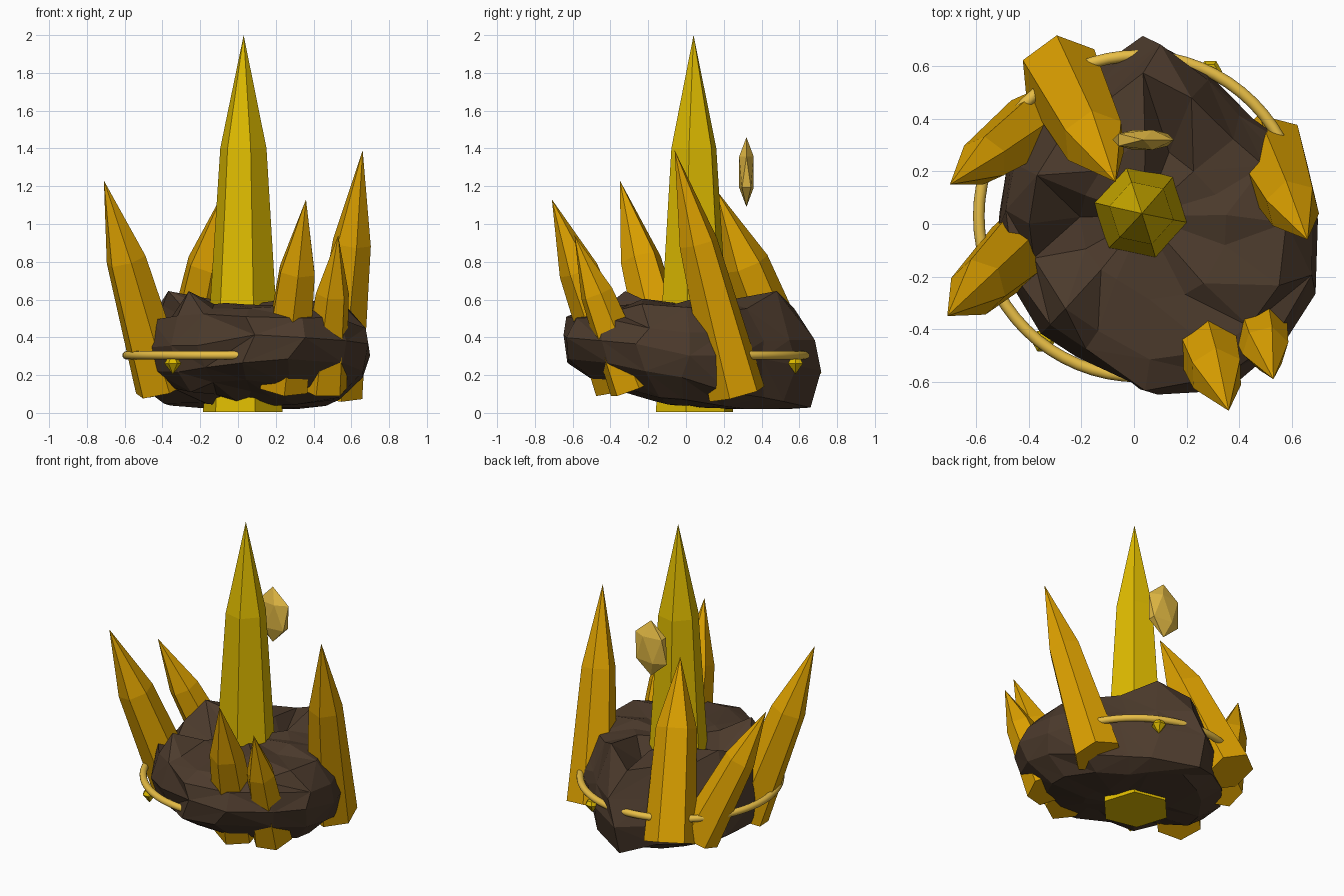
import bpy, bmesh, math, random
from mathutils import Vector, Matrix

random.seed(4)
cube = bpy.data.objects.get("Cube")
if cube:
    bpy.data.objects.remove(cube)


def material(name, color):
    m = bpy.data.materials.new(name)
    m.use_nodes = True
    m.diffuse_color = (*color, 1)
    m.node_tree.nodes["Principled BSDF"].inputs["Base Color"].default_value = (*color, 1)
    return m


yellow = material("yellow crystal", (0.74, 0.5, 0.0))
amber = material("amber crystal", (0.73, 0.36, 0.0))
gold = material("pale gold", (0.8, 0.51, 0.06))
brown = material("brown rock", (0.074, 0.044, 0.026))


def finish(name, bm, mat):
    bmesh.ops.recalc_face_normals(bm, faces=bm.faces)
    me = bpy.data.meshes.new(name)
    bm.to_mesh(me)
    bm.free()
    me.materials.append(mat)
    ob = bpy.data.objects.new(name, me)
    bpy.context.collection.objects.link(ob)
    return ob


def crystal(name, base, tip, r_base, r_shoulder, shoulder, mat, roll=0.0):
    """Tapered six-sided shaft with a long point."""
    base, tip = Vector(base), Vector(tip)
    axis = tip - base
    rot = axis.to_track_quat('Z', 'Y')
    bm = bmesh.new()
    rings = []
    for t, r in ((0, r_base), (shoulder, r_shoulder)):
        ring = []
        for i in range(6):
            a = math.radians(60 * i + roll)
            offset = rot @ Vector((math.cos(a) * r, math.sin(a) * r, 0))
            ring.append(bm.verts.new(base + axis * t + offset))
        rings.append(ring)
    low, high = rings
    point = bm.verts.new(tip)
    bm.faces.new(low)
    for i in range(6):
        j = (i + 1) % 6
        bm.faces.new((low[i], low[j], high[j], high[i]))
        bm.faces.new((high[i], high[j], point))
    return finish(name, bm, mat)


# Crystals
crystal("main_crystal", (0.025, 0.045, 0.005), (0.03, 0.04, 2.0), 0.215, 0.125, 0.7, yellow, 3)
side_crystals = {
    "left_crystal": ((0.51, 0.27, 0.10), (0.66, -0.06, 1.39), 0.155, 0.105, 20),
    "right_front_crystal": ((-0.40, -0.06, 0.13), (-0.71, -0.35, 1.23), 0.15, 0.11, 30),
    "right_back_crystal": ((-0.36, 0.39, 0.14), (-0.70, 0.15, 0.98), 0.135, 0.095, 20),
    "back_crystal": ((-0.28, 0.57, 0.15), (-0.07, 0.16, 1.18), 0.16, 0.125, 10),
    "front_crystal": ((0.24, -0.34, 0.14), (0.36, -0.71, 1.13), 0.145, 0.105, 15),
    "front_left_crystal": ((0.45, -0.28, 0.13), (0.53, -0.59, 0.94), 0.13, 0.09, 0),
}
for name, (base, tip, r0, r1, roll) in side_crystals.items():
    crystal(name, base, tip, r0, r1, 0.62, amber, roll)

# Rock: uneven outline swept through a flattened profile, tipped toward the back
outline = [.66, .61, .55, .6, .69, .61, .6, .6, .6, .58, .585, .58, .68, .71, .71, .69]
profile = [(.4, .05), (.74, .08), (.94, .17), (1, .32), (.95, .45), (.8, .56), (.45, .58)]
count = len(outline)
bm = bmesh.new()
rows = []
for k, (f, z) in enumerate(profile):
    row = []
    for i, r in enumerate(outline):
        a = math.tau * (i + random.uniform(-.2, .2)) / count
        if k > 2 and i in (5, 6, 7, 8):
            f_here = f * .94                 # undercut above the ring at the back
        else:
            f_here = f
        rr = r * f_here * random.uniform(.98, 1.02)
        x, y = .05 + rr * math.cos(a), .02 + rr * math.sin(a)
        zz = z + random.uniform(-.025, .025)
        if k < 5:
            zz = max(.02, zz - (.18 if k < 3 else .12) * y)
        if k == 5 and i in (3, 10, 7):
            zz = 0.645                       # jagged rim points
        if (k == 6 and i in (3, 8, 9)) or (k == 5 and i == 9):
            zz = 0.46                        # hollows in the top
        row.append(bm.verts.new((x, y, zz)))
    rows.append(row)
for lower, upper in zip(rows, rows[1:]):
    for i in range(count):
        j = (i + 1) % count
        a, b, c, d = lower[i], lower[j], upper[j], upper[i]
        split = ((a, b, c), (a, c, d)) if random.random() < .5 else ((a, b, d), (b, c, d))
        for tri in split:
            bm.faces.new(tri)
for row, z in ((rows[0], .03), (rows[-1], .57)):
    hub = bm.verts.new((.04, .03, z))
    for i in range(count):
        bm.faces.new((row[i], row[(i + 1) % count], hub))
finish("rock_base", bm, brown)

# Ring around the rock
bpy.ops.mesh.primitive_torus_add(major_radius=0.61, minor_radius=0.022, major_segments=64,
                                 minor_segments=16, location=(0.02, 0.03, 0.305))
ring = bpy.context.object
ring.name = "ring"
ring.data.materials.append(gold)
bpy.ops.object.shade_smooth_by_angle()

# Floating gem
bm = bmesh.new()
bmesh.ops.create_icosphere(bm, subdivisions=1, radius=1,
                           matrix=Matrix.Translation((0.035, 0.32, 1.275))
                           @ Matrix.Diagonal((0.13, 0.045, 0.185, 1)))
finish("floating_gem", bm, gold)

# Small shards hanging below the ring
for name, x, y in (("back_shard", 0.29, 0.58), ("front_shard", -0.345, -0.445)):
    crystal(name, (x, y, 0.285), (x, y, 0.205), 0.03, 0.045, 0.3, yellow)
